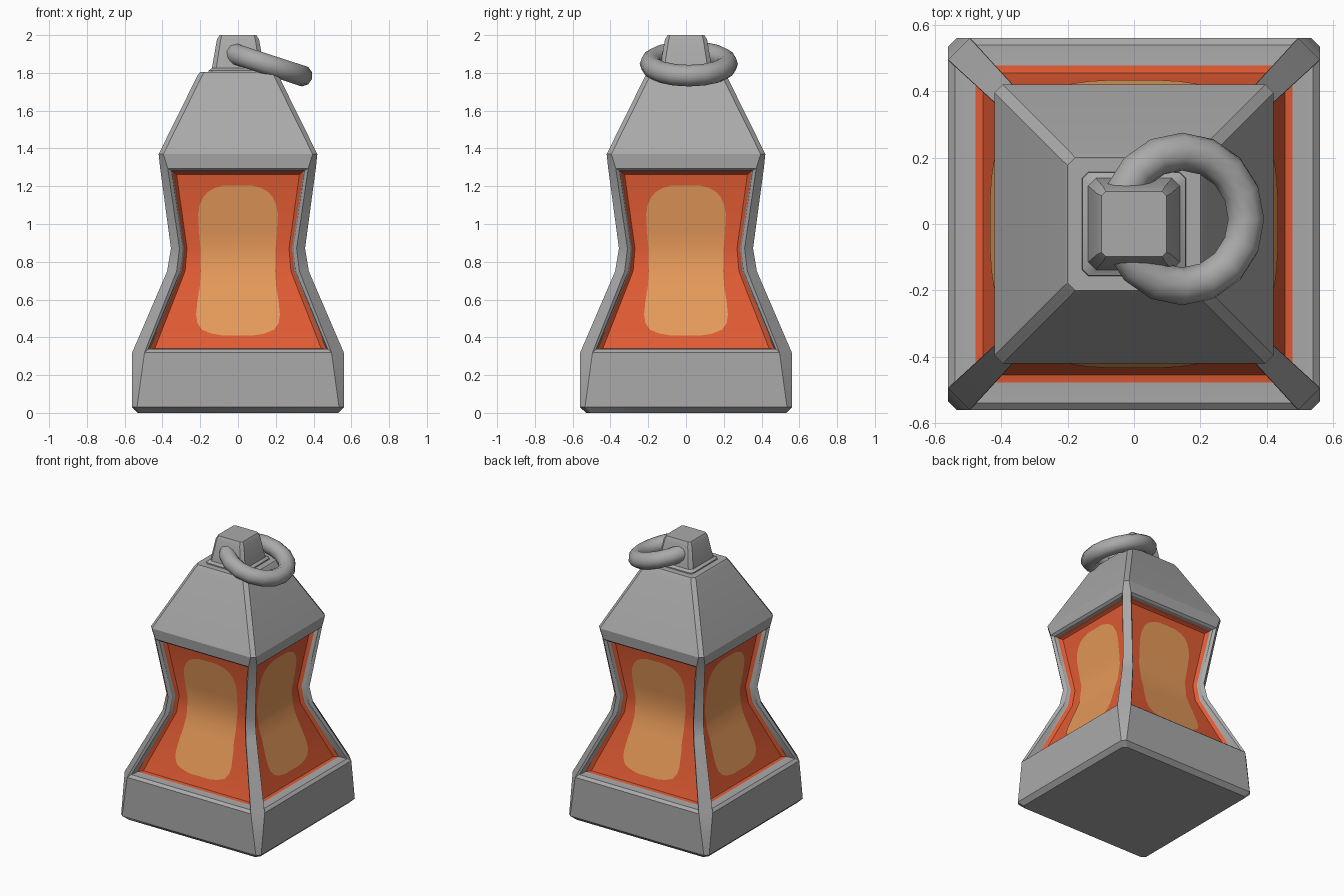
import bpy, bmesh, math
from mathutils import Matrix

if "Cube" in bpy.data.objects:
    bpy.data.objects.remove(bpy.data.objects["Cube"])


def material(name, rgb):
    m = bpy.data.materials.new(name)
    m.diffuse_color = (*rgb, 1)
    m.use_nodes = True
    m.node_tree.nodes["Principled BSDF"].inputs["Base Color"].default_value = m.diffuse_color
    return m


GREY = material("grey metal", (0.40, 0.40, 0.40))
ORANGE = material("orange glass", (0.75, 0.105, 0.034))
GLOW = material("amber glow", (0.79, 0.32, 0.10))


def finish(bm, name, mats, angle=30, recalc=True):
    bmesh.ops.remove_doubles(bm, verts=bm.verts, dist=1e-5)
    if recalc:
        bmesh.ops.recalc_face_normals(bm, faces=bm.faces)
    me = bpy.data.meshes.new(name)
    bm.to_mesh(me)
    bm.free()
    for m in mats:
        me.materials.append(m)
    ob = bpy.data.objects.new(name, me)
    bpy.context.collection.objects.link(ob)
    bpy.ops.object.select_all(action='DESELECT')
    ob.select_set(True)
    bpy.context.view_layer.objects.active = ob
    bpy.ops.object.shade_smooth_by_angle(angle=math.radians(angle))
    return ob


def ring(bm, z, w, hw):
    """Square ring with cut corners: half width w, flat side half length hw."""
    pts = []
    for k in range(4):
        rot = Matrix.Rotation(k * math.pi / 2, 4, 'Z')
        for x in (-hw, hw):
            v = bm.verts.new((x, -w, z))
            v.co = rot @ v.co
            pts.append(v)
    return pts


def loft(bm, rows, open_bands=()):
    rings = [ring(bm, *r) for r in rows]
    for b, (lo, hi) in enumerate(zip(rings, rings[1:])):
        for i in range(8):
            if b in open_bands and i % 2 == 0:
                continue
            j = (i + 1) % 8
            bm.faces.new((lo[i], lo[j], hi[j], hi[i]))
    bm.faces.new(rings[0][::-1])
    bm.faces.new(rings[-1])


def outline(rows):
    """Closed loop around a window from rows of (z, depth, half width)."""
    return [(hw, -y, z) for z, y, hw in rows] + [(-hw, -y, z) for z, y, hw in rows[::-1]]


# Body: base, corner posts and roof, with four recessed windows
body_rows = [(0, .53, .505), (.03, .56, .535), (.32, .56, .495), (.75, .375, .325),
             (.87, .355, .31), (1.295, .412, .372), (1.37, .42, .395),
             (1.785, .215, .19), (1.805, .20, .178)]
rim = [(z, w, hw) for z, w, hw in body_rows[2:6]]
lip = [(.337, .54, .475), (.75, .355, .305), (.87, .335, .292), (1.283, .398, .352)]
recess = [(.337, .478, .468), (.75, .325, .298), (.87, .308, .286), (1.28, .372, .347)]
glass = [(.342, .455, .44), (.75, .302, .28), (.87, .286, .27), (1.262, .345, .325)]

bm = bmesh.new()
loft(bm, body_rows, open_bands=(2, 3, 4))
for k in range(4):
    rot = Matrix.Rotation(k * math.pi / 2, 4, 'Z')
    loops = []
    for rows in (rim, lip, recess, glass):
        loops.append([bm.verts.new(rot @ Matrix.Translation(p).translation) for p in outline(rows)])
    for step, (a, b) in enumerate(zip(loops, loops[1:])):
        for i in range(8):
            j = (i + 1) % 8
            f = bm.faces.new((a[i], a[j], b[j], b[i]))
            f.material_index = 1 if step == 2 else 0
    g = loops[-1]
    for i in range(3):
        bm.faces.new((g[i], g[i + 1], g[6 - i], g[7 - i])).material_index = 1
finish(bm, "lantern_body", [GREY, ORANGE])


# Glow patches: thin plates following the glass
def glass_depth(z):
    for (z0, y0, _), (z1, y1, _) in zip(glass, glass[1:]):
        if z <= z1:
            return y0 + (y1 - y0) * (z - z0) / (z1 - z0)
    return glass[-1][1]


glow_rows = [(.41, .08), (.42, .14), (.44, .19), (.475, .215), (.52, .222), (.6, .214),
             (.67, .202), (.75, .197), (.87, .199), (.97, .207), (1.05, .211),
             (1.1, .203), (1.14, .185), (1.17, .16), (1.19, .125), (1.205, .07)]
bm = bmesh.new()
for k in range(4):
    rot = Matrix.Rotation(k * math.pi / 2, 3, 'Z')
    prev = None
    for z, hw in glow_rows:
        y = -glass_depth(z) - .004
        a, b = (bm.verts.new((s * hw, y, z)) for s in (-1, 1))
        a.co, b.co = rot @ a.co, rot @ b.co
        if prev:
            bm.faces.new((prev[0], prev[1], b, a))
        prev = (a, b)
finish(bm, "glow_patches", [GLOW], recalc=False)

# Top knob with a small foot
bm = bmesh.new()
loft(bm, [(1.79, .158, .14), (1.812, .155, .137), (1.825, .138, .115),
          (1.975, .112, .092), (2.0, .098, .085)])
finish(bm, "top_knob", [GREY])

# Carrying ring, tilted down to the right
bpy.ops.mesh.primitive_torus_add(major_segments=16, minor_segments=10, major_radius=.203,
                                 minor_radius=.057, location=(.145, .015, 1.848),
                                 rotation=(0, math.radians(18), 0))
carry = bpy.context.object
carry.name = "carrying_ring"
carry.data.materials.append(GREY)
bpy.ops.object.shade_smooth_by_angle(angle=math.radians(50))
